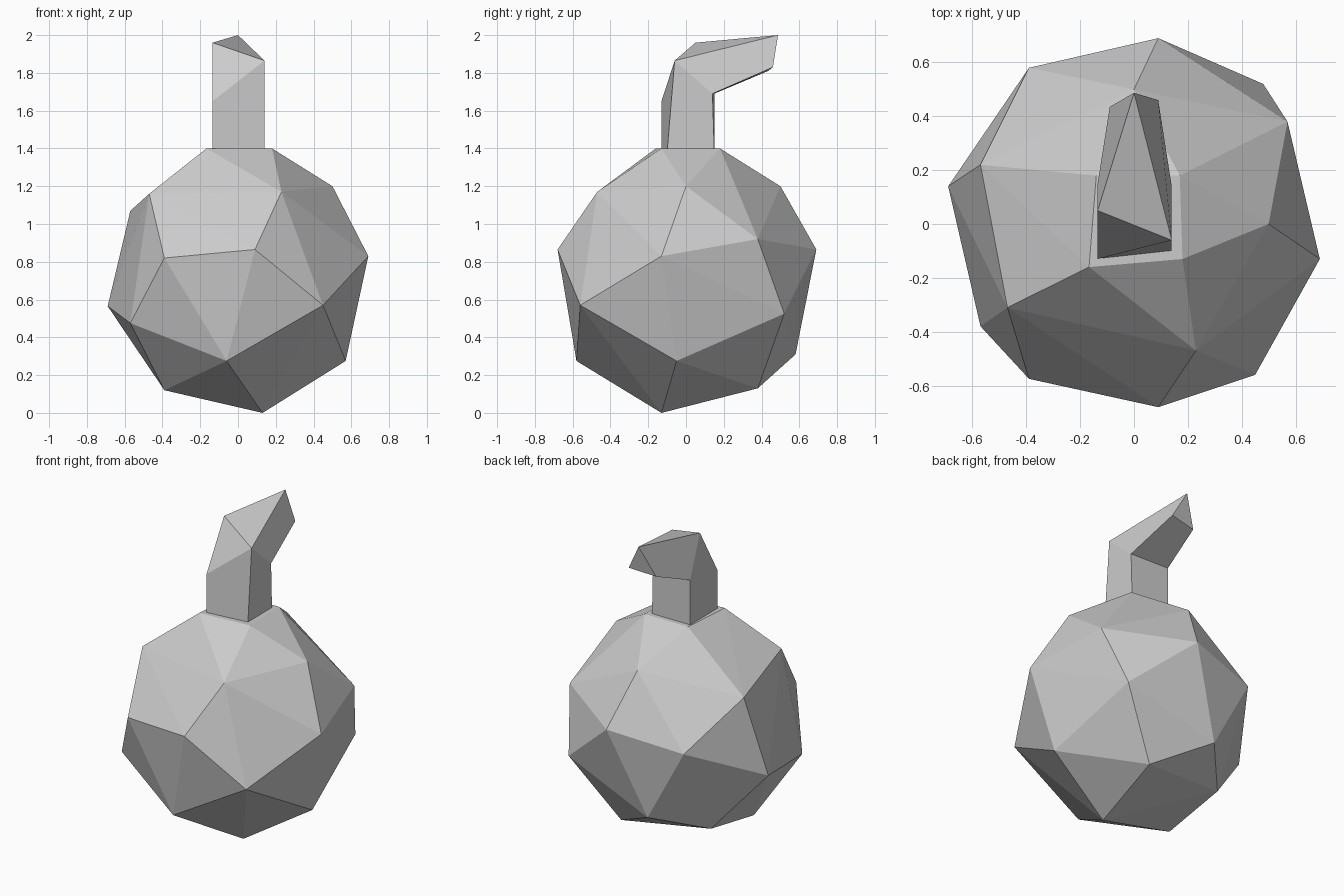
import bpy, bmesh


def make_object(name, bm):
    bmesh.ops.recalc_face_normals(bm, faces=bm.faces[:])
    mesh = bpy.data.meshes.new(name)
    bm.to_mesh(mesh)
    bm.free()
    obj = bpy.data.objects.new(name, mesh)
    bpy.context.collection.objects.link(obj)
    return obj


# Round body: faceted hull around hand-placed corner points
corners = [
    (-.167, -.16, 1.4), (.18, -.13, 1.4), (.17, .18, 1.4), (-.14, .18, 1.4),
    # shoulder
    (.23, -.47, 1.17), (-.47, -.31, 1.16), (.5, 0, 1.2), (0, .5, 1.2), (-.57, .22, 1.07),
    # upper belly
    (.09, -.68, .865), (-.39, -.575, .82), (.69, -.13, .83), (.57, .38, .92),
    (.09, .69, .865), (-.39, .58, .79),
    # lower belly
    (.45, -.56, .57), (-.57, -.38, .475), (-.69, .14, .565), (.48, .52, .525),
    # underside
    (-.06, -.58, .275), (.57, -.05, .275), (-.13, .58, .31), (.2, .38, .13),
    (-.39, -.14, .12), (-.39, .3, .2), (.13, -.13, 0),
]
bm = bmesh.new()
for c in corners:
    bm.verts.new(c)
bmesh.ops.convex_hull(bm, input=bm.verts[:])
make_object("body", bm)

# Bent stem: square base, slanted bend, three-cornered tip
points = [
    (-.135, -.13, 1.38), (.14, -.10, 1.38), (.14, .15, 1.37), (-.135, .15, 1.37),
    (-.135, -.13, 1.65), (.14, -.06, 1.865), (.14, .14, 1.69), (-.135, .15, 1.69),
    (-.135, .05, 1.96), (0, .487, 2.0), (.09, .46, 1.83), (-.09, .435, 1.81),
]
faces = [
    (3, 2, 1, 0), (0, 1, 5, 4), (1, 2, 6, 5), (2, 3, 7, 6), (3, 0, 4, 7),
    (4, 5, 8), (4, 8, 7), (8, 5, 9), (5, 6, 10, 9), (6, 7, 11, 10),
    (7, 8, 9, 11), (9, 10, 11),
]
bm = bmesh.new()
verts = [bm.verts.new(p) for p in points]
for f in faces:
    bm.faces.new([verts[i] for i in f])
make_object("stem", bm)
